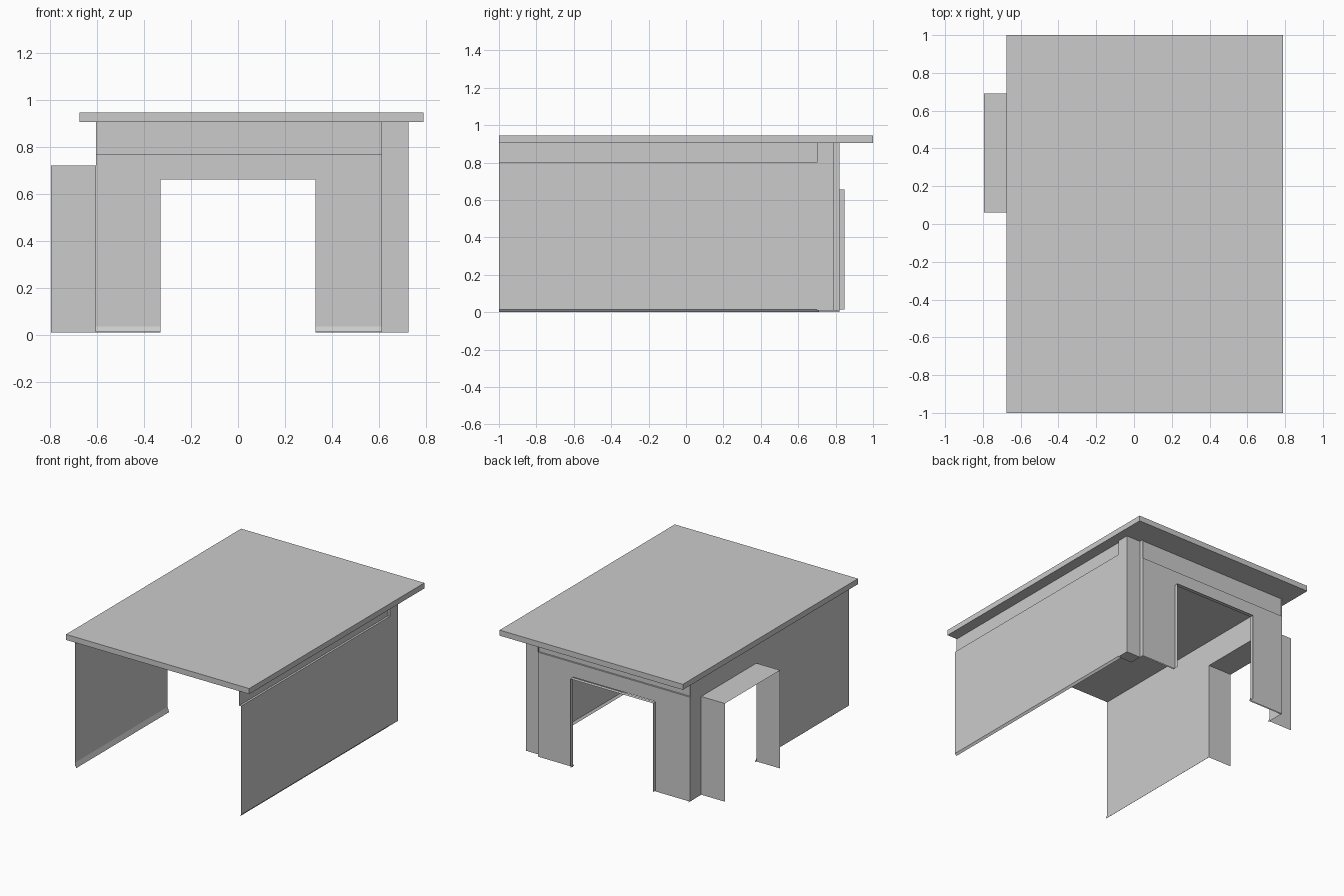
import bpy, bmesh
from mathutils import Vector

if "Cube" in bpy.data.objects:
    bpy.data.objects.remove(bpy.data.objects["Cube"])


def make(name, polys):
    """Object from a few polygons given as point lists."""
    bm = bmesh.new()
    for pts in polys:
        bm.faces.new([bm.verts.new(p) for p in pts])
    bmesh.ops.remove_doubles(bm, verts=bm.verts, dist=0.0005)
    me = bpy.data.meshes.new(name)
    bm.to_mesh(me)
    bm.free()
    ob = bpy.data.objects.new(name, me)
    bpy.context.collection.objects.link(ob)
    return ob


def box(name, lo, hi):
    lo, hi = Vector(lo), Vector(hi)
    bpy.ops.mesh.primitive_cube_add(size=1, location=(lo + hi) / 2)
    ob = bpy.context.object
    ob.name = name
    ob.scale = hi - lo
    bpy.ops.object.transform_apply(location=False, rotation=False, scale=True)
    return ob


def sweep(name, path, offset):
    """Thin sheet: an open path swept along one offset vector."""
    d = Vector(offset)
    pts = [Vector(p) for p in path]
    return make(name, [[a, b, b + d, a + d] for a, b in zip(pts, pts[1:])])


def arch_outline(a0, a1, top, d0, d1, dtop, bottom):
    """Wall outline with a doorway open at the bottom."""
    return [(a0, bottom), (d0, bottom), (d0, dtop), (d1, dtop),
            (d1, bottom), (a1, bottom), (a1, top), (a0, top)]


LEFT, RIGHT, BACK, EAVE = -0.605, 0.725, 0.82, 0.905

# flat roof slab
box("roof", (-0.675, -1, EAVE), (0.79, 1, 0.945))

# left wall with side passage opening
make("left_wall", [[(LEFT, y, z) for y, z in
     arch_outline(-1, BACK, EAVE, 0.06, 0.69, 0.72, 0.01)]])

# side passage: two sides and a top, protruding outwards
sweep("side_passage", [(LEFT, 0.06, 0.01), (LEFT, 0.06, 0.72),
      (LEFT, 0.69, 0.72), (LEFT, 0.69, 0.01)], (-0.19, 0, 0))

# right wall with a small ledge below the inset upper band
sweep("right_wall", [(RIGHT - 0.012, -1, 0), (RIGHT, -1, 0.015), (RIGHT, -1, 0.80),
      (RIGHT - 0.015, -1, 0.80), (RIGHT - 0.015, -1, EAVE)], (0, 1.71, 0))

# corner post between right and back walls
box("corner_post", (0.61, 0.70, 0.01), (RIGHT, 0.79, EAVE))
sweep("post_return", [(0.61, 0.79, 0.01), (0.61, BACK, 0.01)], (0, 0, EAVE - 0.01))

# back wall with doorway, and its upper band
make("back_wall", [[(x, BACK, z) for x, z in
     arch_outline(LEFT, 0.61, 0.765, -0.33, 0.33, 0.66, 0.01)]])
sweep("back_upper_band", [(LEFT, BACK, 0.765), (LEFT, BACK - 0.012, 0.765),
      (LEFT, BACK - 0.012, EAVE)], (0.61 - LEFT, 0, 0))

# doorway reveal
sweep("door_reveal", [(-0.33, BACK, 0.015), (-0.33, BACK, 0.657),
      (0.33, BACK, 0.657), (0.33, BACK, 0.015)], (0, 0.028, 0))

# wall foot strips
for i, (y0, y1) in enumerate([(-1, 0.06), (0.69, BACK)]):
    sweep(f"left_foot_{i}", [(LEFT, y0, 0.035), (LEFT + 0.012, y0, 0.0)], (0, y1 - y0, 0))
for i, (x0, x1) in enumerate([(LEFT, -0.33), (0.33, 0.61)]):
    sweep(f"back_foot_{i}", [(x0, BACK, 0.035), (x0, BACK - 0.012, 0.012)], (x1 - x0, 0, 0))
